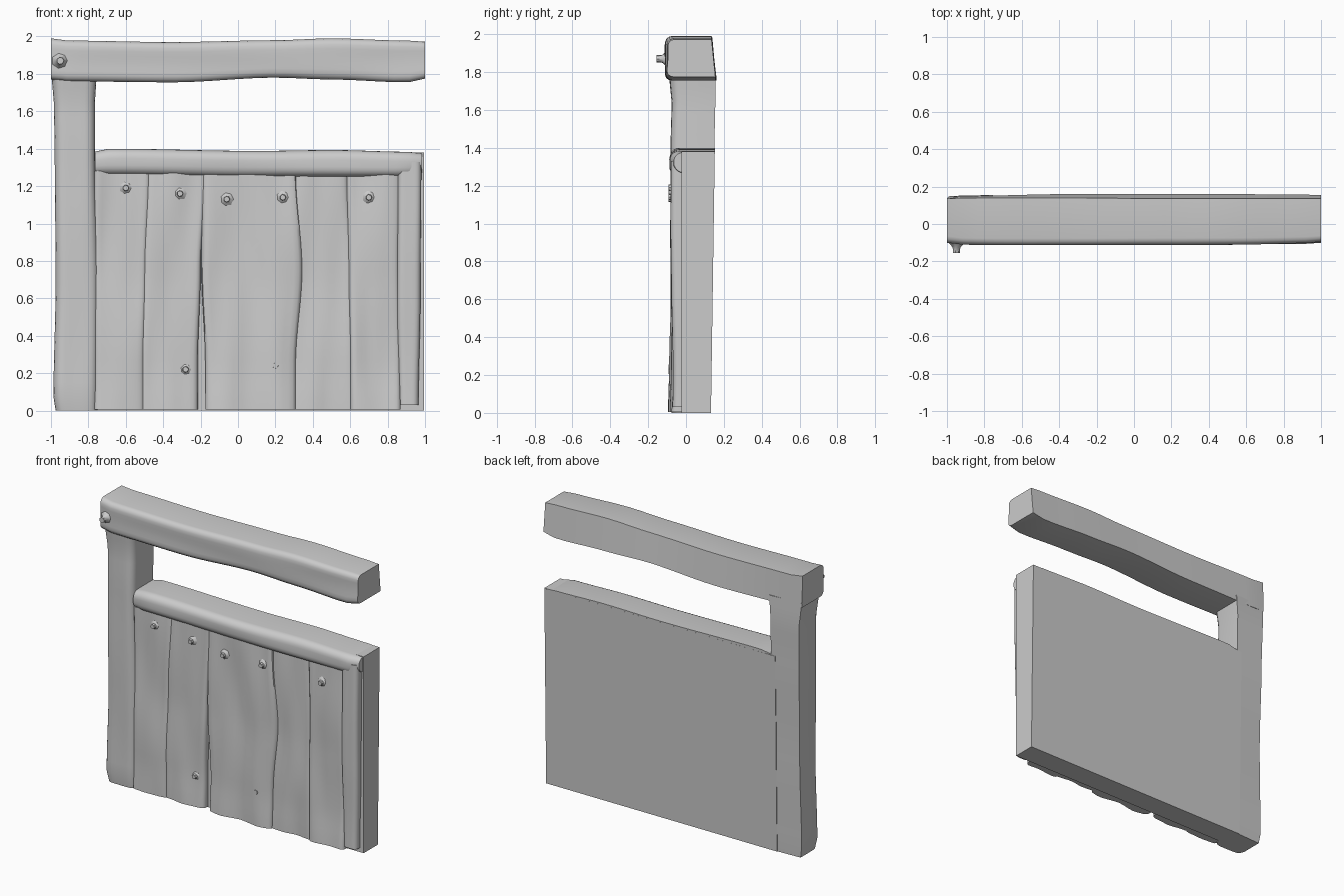
import bpy, bmesh, math
from mathutils import Vector, noise

old = bpy.data.objects.get("Cube")
if old:
    bpy.data.objects.remove(old, do_unlink=True)

mat = bpy.data.materials.new("plain grey")
mat.use_nodes = True
GREY = (0.6, 0.6, 0.6, 1)
mat.diffuse_color = GREY
mat.node_tree.nodes["Principled BSDF"].inputs["Base Color"].default_value = GREY
parts = []


def finish(name, bm):
    bmesh.ops.recalc_face_normals(bm, faces=bm.faces)
    mesh = bpy.data.meshes.new(name)
    bm.to_mesh(mesh)
    bm.free()
    mesh.materials.append(mat)
    obj = bpy.data.objects.new(name, mesh)
    bpy.context.collection.objects.link(obj)
    parts.append(obj)


def sample(stations, t):
    """Smoothly blend the values of the stations on both sides of t."""
    for a, b in zip(stations, stations[1:]):
        if t <= b[0] + 1e-6:
            f = (t - a[0]) / (b[0] - a[0])
            f = f * f * (3 - 2 * f)
            return [p + (q - p) * f for p, q in zip(a[1:], b[1:])]
    return stations[-1][1:]


def timber(name, axis, stations, radius, wobble=0.008, steps=24, across=12):
    """Worn board along x or z; stations hold (position, low, high, front, back low, back high)."""
    bm = bmesh.new()
    rings = []
    start, end = stations[0][0], stations[-1][0]
    for i in range(steps + 1):
        t = start + (end - start) * i / steps
        lo, hi, front, back_lo, back_hi = sample(stations, t)
        outline = [(lo, back_lo)]
        for k in range(across + 1):
            c = lo + (hi - lo) * (1 - math.cos(math.pi * k / across)) / 2
            d = min(c - lo, hi - c, radius)
            y = front + radius - math.sqrt(max(0, radius ** 2 - (radius - d) ** 2))
            grain = (c * 7, t * 1.6, 0) if axis == "z" else (t * 1.6, c * 7, 3)
            y += wobble * noise.noise(Vector(grain))
            outline.append((c, y))
        outline.append((hi, back_hi))
        rings.append([bm.verts.new((t, y, c) if axis == "x" else (c, y, t)) for c, y in outline])
    n = len(rings[0])
    for a, b in zip(rings, rings[1:]):
        for k in range(n):
            bm.faces.new((a[k], a[(k + 1) % n], b[(k + 1) % n], b[k]))
    bm.faces.new(rings[0])
    bm.faces.new(rings[-1])
    finish(name, bm)


def box(name, x, y_bottom, y_top, z):
    bm = bmesh.new()
    bmesh.ops.create_cube(bm, size=1)
    for v in bm.verts:
        top = v.co.z > 0
        y = y_top if top else y_bottom
        v.co = (x[v.co.x > 0], y[v.co.y > 0], z[top])
    finish(name, bm)


def peg(name, x, z, base, tip, size):
    """Small blunt nail pointing forward with a flared foot."""
    bm = bmesh.new()
    rings = []
    for r, y in ((size * 1.9, base), (size * 0.9, base + (tip - base) * 0.45),
                 (size * 0.8, tip)):
        rings.append([bm.verts.new((x + r * math.cos(k * math.tau / 7), y,
                                    z + r * math.sin(k * math.tau / 7))) for k in range(7)])
    for a, b in zip(rings, rings[1:]):
        for k in range(7):
            bm.faces.new((a[k], a[(k + 1) % 7], b[(k + 1) % 7], b[k]))
    bm.faces.new(rings[0])
    bm.faces.new(rings[-1])
    finish(name, bm)


# Frame: overhanging top beam, tall post and lower rail
timber("top_beam", "x", [
    (-1.0, 1.77, 1.99, -0.10, 0.14, 0.135),
    (-0.9, 1.76, 1.978, -0.11, 0.15, 0.14),
    (-0.35, 1.755, 1.97, -0.11, 0.16, 0.14),
    (0.2, 1.78, 1.98, -0.108, 0.16, 0.135),
    (0.5, 1.77, 1.99, -0.108, 0.16, 0.135),
    (0.9, 1.755, 1.978, -0.105, 0.157, 0.135),
    (1.0, 1.775, 1.972, -0.10, 0.155, 0.135)], 0.035)
timber("tall_post", "z", [
    (0.0, -0.975, -0.75, -0.075, 0.12, 0.13),
    (0.05, -0.987, -0.75, -0.085, 0.125, 0.13),
    (0.7, -0.975, -0.745, -0.08, 0.13, 0.14),
    (1.4, -0.98, -0.765, -0.08, 0.145, 0.15),
    (1.65, -0.985, -0.765, -0.075, 0.15, 0.155),
    (1.8, -0.998, -0.755, -0.09, 0.14, 0.155)], 0.05)
timber("lower_rail", "x", [
    (-0.765, 1.26, 1.385, -0.07, 0.148, 0.148),
    (-0.68, 1.26, 1.40, -0.085, 0.148, 0.152),
    (0.1, 1.25, 1.388, -0.085, 0.148, 0.152),
    (0.5, 1.25, 1.393, -0.085, 0.148, 0.152),
    (0.93, 1.25, 1.383, -0.085, 0.148, 0.152),
    (0.985, 1.27, 1.375, -0.065, 0.148, 0.152)], 0.05)

# Solid backing slab
box("backing_slab", (-0.8, 0.995), (-0.025, 0.132), (-0.025, 0.152), (0, 1.38))

# Front planks: bottom, middle and top edges, with a split in the centre
planks = {
    "outer_plank": ((-0.77, -0.50), (-0.77, -0.49), (-0.77, -0.47), -0.067),
    "split_plank": ((-0.52, -0.215), (-0.51, -0.20), (-0.49, -0.17), -0.064),
    "centre_plank": ((-0.175, 0.31), (-0.195, 0.345), (-0.195, 0.31), -0.068),
    "recessed_plank": ((0.29, 0.62), (0.30, 0.61), (0.29, 0.59), -0.05),
    "inner_plank": ((0.60, 0.87), (0.59, 0.86), (0.58, 0.87), -0.062),
}
for name, (low, mid, high, front) in planks.items():
    timber(name, "z", [
        (0.006, *low, front - 0.015, 0, 0),
        (0.25, *low, front - 0.008, 0, 0),
        (0.75, *mid, front, 0, 0),
        (1.28, *high, front + 0.004, 0, 0)], 0.025, wobble=0.022, across=16)
timber("end_stile", "z", [
    (0.03, 0.86, 0.965, -0.07, 0, 0),
    (0.6, 0.85, 0.975, -0.078, 0, 0),
    (1.33, 0.855, 0.98, -0.08, 0, 0)], 0.03)

# Nails on the planks and a larger peg on the beam
nails = [(-0.60, 1.19), (-0.31, 1.16), (-0.06, 1.13), (0.24, 1.14),
         (0.70, 1.14), (-0.28, 0.22), (0.20, 0.24)]
for i, (x, z) in enumerate(nails):
    peg(f"nail_{i + 1}", x, z, -0.06, -0.093, 0.019)
peg("beam_peg", -0.95, 1.87, -0.10, -0.155, 0.024)

# Soft shading with crisp edges
bpy.ops.object.select_all(action="DESELECT")
for obj in parts:
    obj.select_set(True)
bpy.context.view_layer.objects.active = parts[0]
bpy.ops.object.shade_smooth_by_angle(angle=math.radians(40))
